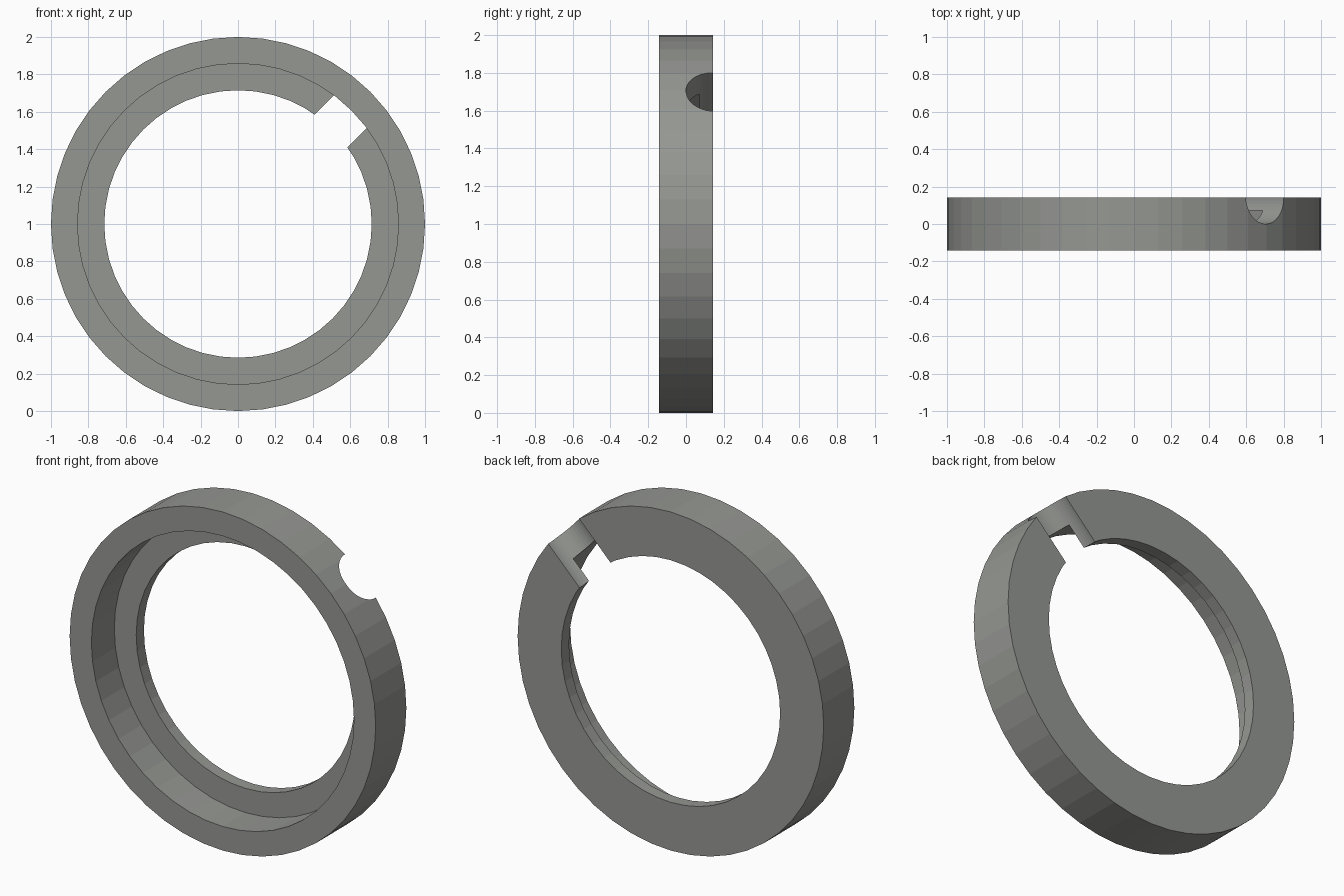
import bpy, bmesh, math
from mathutils import Matrix, Vector

if "Cube" in bpy.data.objects:
    bpy.data.objects.remove(bpy.data.objects["Cube"])

SEG = 48
HALF = 0.143       # half thickness of the ring
STEP = 0.071       # depth where the wide front bore ends

grey = bpy.data.materials.new("warm grey")
grey.diffuse_color = (0.30, 0.31, 0.29, 1)
grey.use_nodes = True
grey.node_tree.nodes["Principled BSDF"].inputs["Base Color"].default_value = grey.diffuse_color


def new_object(name, bm):
    bmesh.ops.recalc_face_normals(bm, faces=bm.faces)
    mesh = bpy.data.meshes.new(name)
    bm.to_mesh(mesh)
    bm.free()
    mesh.materials.append(grey)
    obj = bpy.data.objects.new(name, mesh)
    bpy.context.collection.objects.link(obj)
    return obj


# Stepped ring: lathe the L-shaped section around the y axis
profile = [(1.0, -HALF), (1.0, HALF), (0.715, HALF),
           (0.715, STEP), (0.858, STEP), (0.858, -HALF)]
bm = bmesh.new()
loops = []
for i in range(SEG):
    a = 2 * math.pi * i / SEG
    loops.append([bm.verts.new((r * math.cos(a), y, 1 + r * math.sin(a)))
                  for r, y in profile])
n = len(profile)
for i in range(SEG):
    p, q = loops[i], loops[(i + 1) % SEG]
    for k in range(n):
        bm.faces.new((p[k], p[(k + 1) % n], q[(k + 1) % n], q[k]))
ring = new_object("stepped_ring", bm)

# Cutter: round radial notch at 45 degrees, centred on the back face
direction = Vector((1, 0, 1)).normalized()
bm = bmesh.new()
turn = direction.to_track_quat('Z', 'Y').to_matrix().to_4x4()
place = Matrix.Translation(Vector((0, HALF, 1)) + direction * 0.85) @ turn
bmesh.ops.create_cone(bm, cap_ends=True, segments=SEG, radius1=HALF,
                      radius2=HALF, depth=0.7, matrix=place)
cutter = new_object("notch_cutter", bm)

cut = ring.modifiers.new("notch", 'BOOLEAN')
cut.operation = 'DIFFERENCE'
cut.solver = 'EXACT'
cut.object = cutter

# Bake the notch and remove the helper
bpy.context.view_layer.objects.active = ring
ring.select_set(True)
bpy.ops.object.modifier_apply(modifier=cut.name)
bpy.data.objects.remove(cutter)
